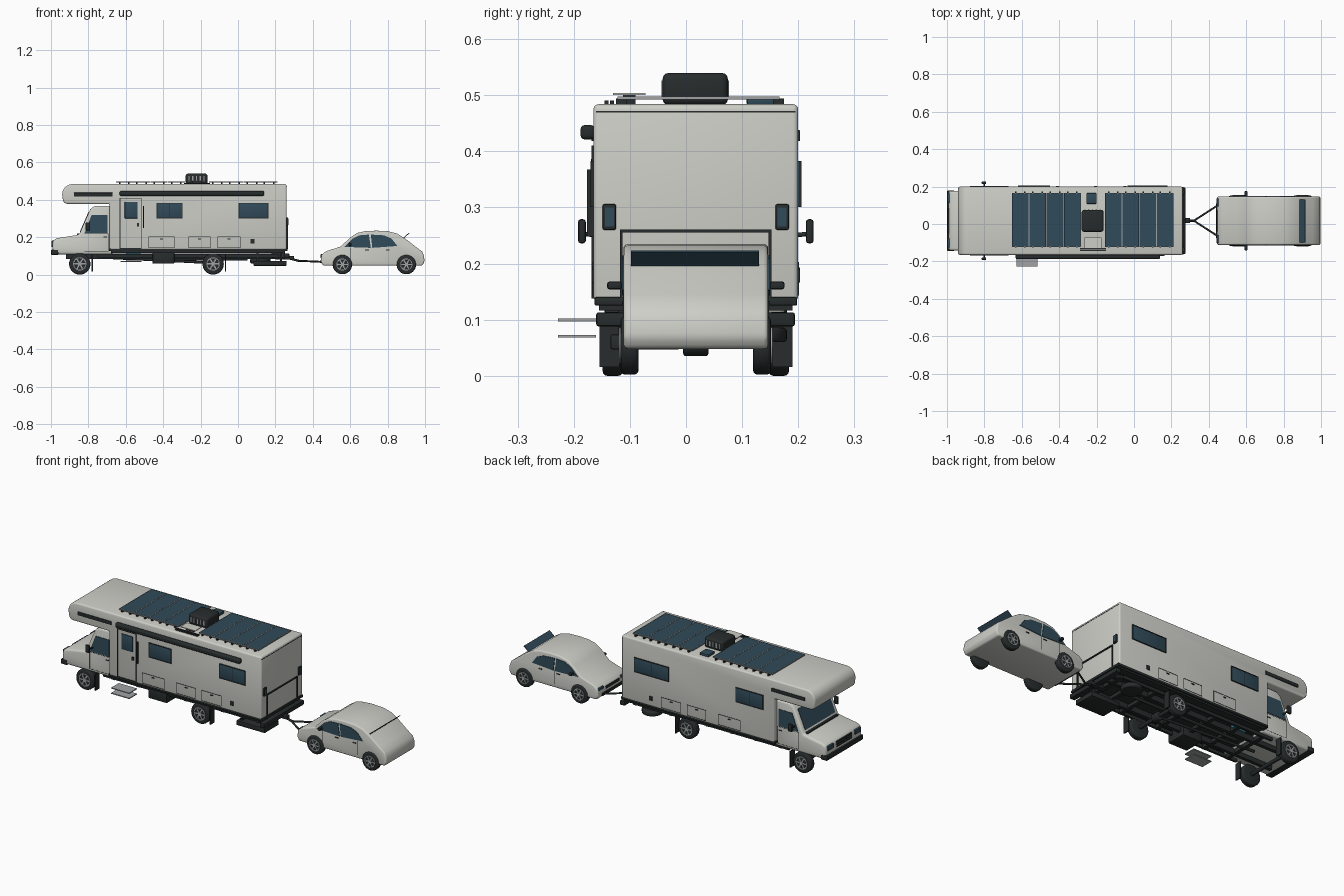
import bpy, bmesh, math
from mathutils import Vector, Matrix

YC = 0.0175   # centre line of both vehicles


def mat(name, r, g, b):
    m = bpy.data.materials.new(name)
    m.diffuse_color = (r, g, b, 1)
    return m


PAINT = mat("paint", 0.62, 0.62, 0.58)
DARK = mat("dark", 0.02, 0.025, 0.025)
GLASS = mat("glass", 0.03, 0.07, 0.10)
METAL = mat("metal", 0.35, 0.36, 0.37)
BLUE = mat("blue", 0.05, 0.25, 0.4)


def finish(name, bm, m, bevel=0.0, seg=3):
    bmesh.ops.recalc_face_normals(bm, faces=bm.faces)
    if bevel:
        es = [e for e in bm.edges if len(e.link_faces) == 2 and e.calc_face_angle(0) > 0.6]
        bmesh.ops.bevel(bm, geom=es, offset=bevel, segments=seg, affect='EDGES', profile=0.5)
    me = bpy.data.meshes.new(name)
    bm.to_mesh(me)
    bm.free()
    me.materials.append(m)
    o = bpy.data.objects.new(name, me)
    bpy.context.collection.objects.link(o)
    bpy.ops.object.select_all(action='DESELECT')
    o.select_set(True)
    bpy.context.view_layer.objects.active = o
    bpy.ops.object.shade_smooth_by_angle(angle=math.radians(35))
    return o


def boxes(name, specs, m, bevel=0.0, seg=2):
    bm = bmesh.new()
    for x0, x1, y0, y1, z0, z1 in specs:
        M = Matrix.Translation(((x0 + x1) / 2, (y0 + y1) / 2, (z0 + z1) / 2))
        bmesh.ops.create_cube(bm, size=1, matrix=M @ Matrix.Diagonal((x1 - x0, y1 - y0, z1 - z0, 1)))
    return finish(name, bm, m, bevel, seg)


def prism(name, pts, y0, y1, m, bevel=0.0, seg=3):
    bm = bmesh.new()
    f = bm.faces.new([bm.verts.new((x, y0, z)) for x, z in pts])
    r = bmesh.ops.extrude_face_region(bm, geom=[f])
    vs = [v for v in r["geom"] if isinstance(v, bmesh.types.BMVert)]
    bmesh.ops.translate(bm, verts=vs, vec=(0, y1 - y0, 0))
    return finish(name, bm, m, bevel, seg)


def slab(name, p, q, t, y0, y1, m):
    n = Vector((q[1] - p[1], p[0] - q[0])).normalized() * t
    pts = [(p[0] - n.x, p[1] - n.y), (q[0] - n.x, q[1] - n.y),
           (q[0] + n.x, q[1] + n.y), (p[0] + n.x, p[1] + n.y)]
    return prism(name, pts, y0, y1, m)


def rod(name, p, q, r, m, n=20, bevel=0.0):
    p, q = Vector(p), Vector(q)
    M = Matrix.Translation((p + q) / 2) @ (q - p).to_track_quat('Z', 'Y').to_matrix().to_4x4()
    bm = bmesh.new()
    bmesh.ops.create_cone(bm, cap_ends=True, segments=n, radius1=r, radius2=r,
                          depth=(q - p).length, matrix=M)
    return finish(name, bm, m, bevel)


def side(s, off, t):
    """y range of a plate of thickness t lying on the side surface at half width off"""
    return sorted((YC + s * (off - t), YC + s * (off + t)))


def frame(x0, x1, z0, z1, y0, y1, w=0.003):
    return [(x0, x1, y0, y1, z0, z0 + w), (x0, x1, y0, y1, z1 - w, z1),
            (x0, x0 + w, y0, y1, z0, z1), (x1 - w, x1, y0, y1, z0, z1)]


def wheel(name, x, s, outer, width, r, z):
    yo, yi = YC + s * outer, YC + s * (outer - width)
    rod(name + "_tyre", (x, yi, z), (x, yo, z), r, DARK, 40, 0.008)
    bm = bmesh.new()   # rim ring, hub and spokes
    k, n = r * 0.62, 32
    ring = [[bm.verts.new((x + a * math.cos(i * math.tau / n), yo + s * d, z + a * math.sin(i * math.tau / n)))
             for i in range(n)] for a, d in ((k, -0.002), (k, 0.003), (k * 0.86, 0.003), (k * 0.82, -0.002))]
    for a, b in zip(ring, ring[1:]):
        for i in range(n):
            bm.faces.new((a[i], a[(i + 1) % n], b[(i + 1) % n], b[i]))
    for i in range(6):
        M = (Matrix.Translation((x, yo + s * 0.001, z)) @ Matrix.Rotation(i * math.tau / 6, 4, 'Y')
             @ Matrix.Translation((k / 2, 0, 0)) @ Matrix.Diagonal((k * 0.9, 0.003, r * 0.13, 1)))
        bmesh.ops.create_cube(bm, size=1, matrix=M)
    bmesh.ops.create_cone(bm, cap_ends=True, segments=16, radius1=r * 0.17, radius2=r * 0.17, depth=0.007,
                          matrix=Matrix.Translation((x, yo, z)) @ Matrix.Rotation(math.pi / 2, 4, 'X'))
    finish(name + "_rim", bm, METAL)


# Motorhome body with overcab bunk
arc = [(-0.885 - 0.055 * math.sin(a), 0.431 + 0.055 * math.cos(a)) for a in [i * math.pi / 12 for i in range(7)]]
prism("house_body", [(0.26, 0.135), (0.26, 0.486)] + arc
      + [(-0.935, 0.392), (-0.918, 0.38), (-0.687, 0.38), (-0.687, 0.135)], -0.165, 0.2, PAINT, 0.009)
boxes("skirt_trim", [(-0.69, 0.265, -0.163, 0.198, 0.127, 0.142)], DARK, 0.003)
boxes("rear_seam", [(0.255, 0.261, -0.16, 0.195, 0.471, 0.474)], DARK)

# Cab
prism("cab", [(-0.98, 0.11), (-0.993, 0.14), (-0.99, 0.185), (-0.965, 0.197), (-0.85, 0.215), (-0.79, 0.352),
              (-0.765, 0.37), (-0.67, 0.37), (-0.67, 0.11)], -0.142, 0.177, PAINT, 0.012)
slab("windscreen", (-0.843, 0.229), (-0.797, 0.336), 0.003, -0.115, 0.15, GLASS)
boxes("front_bumper", [(-1.0, -0.96, -0.145, 0.18, 0.107, 0.135)], DARK, 0.006)
boxes("grille", [(-0.996, -0.98, -0.05, 0.085, 0.15 + i * 0.012, 0.157 + i * 0.012) for i in range(3)], DARK)
boxes("wiper_cowl", [(-0.862, -0.838, -0.12, 0.155, 0.212, 0.221)], DARK, 0.002)

for s, tag in ((-1, "left"), (1, "right")):
    y = side(s, 0.159, 0.003)
    prism("cab_window_" + tag, [(-0.82, 0.225), (-0.783, 0.32), (-0.698, 0.32), (-0.698, 0.225)], *y, GLASS)
    boxes("cab_door_seam_" + tag, frame(-0.822, -0.692, 0.125, 0.222, *side(s, 0.158, 0.002), 0.002)
          + [(-0.72, -0.70, *y, 0.2, 0.205)], DARK)
    boxes("headlight_" + tag, [(-0.998, -0.97, *side(s, 0.12, 0.026), 0.157, 0.183)], GLASS, 0.004)
    boxes("cab_mirror_" + tag, [(-0.815, -0.79, *side(s, 0.203, 0.007), 0.238, 0.281)], DARK, 0.005)
    rod("mirror_arm_" + tag, (-0.8, YC + s * 0.155, 0.25), (-0.8, YC + s * 0.2, 0.255), 0.004, DARK)
    y = side(s, 0.183, 0.003)
    boxes("bunk_window_" + tag, [(-0.877, -0.67, *y, 0.42, 0.44)], DARK, 0.002)
    thin = side(s, 0.182, 0.002)
    lockers = []
    for a, b in ((-0.478, -0.34), (-0.264, -0.147), (-0.11, 0.013)):
        lockers += frame(a, b, 0.145, 0.205, *thin, 0.002) + [((a + b) / 2 - 0.008, (a + b) / 2 + 0.008, *y, 0.19, 0.195)]
    boxes("locker_seams_" + tag, lockers, DARK)
    boxes("service_port_" + tag, [(0.067, 0.088, *y, 0.168, 0.192)], DARK, 0.002)
    for i, (a, b) in enumerate(((-0.435, -0.296), (0.003, 0.163)) if s < 0 else ((-0.62, -0.45), (-0.035, 0.18))):
        boxes(f"house_window_{tag}_{i}", [(a, b, *y, 0.303, 0.385)], GLASS, 0.002)
        boxes(f"window_frame_{tag}_{i}", frame(a, b, 0.303, 0.385, *side(s, 0.184, 0.004), 0.004)
              + [((a + b) / 2 - 0.001, (a + b) / 2 + 0.001, *side(s, 0.184, 0.003), 0.303, 0.385)], DARK)
    yt = side(s, 0.154, 0.012)
    boxes("tail_light_" + tag, [(0.255, 0.268, *yt, 0.262, 0.308)], DARK, 0.003)
    boxes("tail_lens_" + tag, [(0.262, 0.27, yt[0] + 0.004, yt[1] - 0.004, 0.268, 0.302)], GLASS)
    # wheels, flaps and chassis rails
    for pos, x in (("front", -0.846), ("rear", -0.133)):
        wheel(f"house_{pos}_wheel_{tag}", x, s, 0.166, 0.036, 0.057, 0.059)
        boxes(f"mudflap_{pos}_{tag}", [(x + 0.064, x + 0.07, *side(s, 0.154, 0.018), 0.018, 0.11)], DARK)
    boxes("chassis_rail_" + tag, [(-0.92, 0.25, *side(s, 0.075, 0.009), 0.085, 0.115)], DARK)
    boxes("sill_rail_" + tag, [(-0.75, 0.2, *side(s, 0.135, 0.006), 0.094, 0.112)], DARK)

# Entrance door, steps, awning
boxes("entry_door_seam", frame(-0.633, -0.515, 0.14, 0.412, -0.168, -0.163, 0.004), DARK)
boxes("entry_door_window", [(-0.606, -0.537, -0.169, -0.163, 0.303, 0.39)], GLASS, 0.002)
boxes("door_handles", [(-0.54, -0.528, -0.172, -0.163, 0.26, 0.277), (-0.509, -0.503, -0.176, -0.163, 0.25, 0.37)], DARK)
boxes("entry_steps", [(-0.627, -0.515, -0.228, -0.16, z, z + 0.005) for z in (0.07, 0.099)], METAL)
boxes("awning_case", [(-0.633, 0.14, -0.188, -0.162, 0.423, 0.449)], DARK, 0.008, 3)

# Rear hatch, bumper and hitch
boxes("rear_hatch_frame", frame(0.256, 0.265, 0.15, 0.263, 0, 0) and
      [(0.256, 0.266, -0.118, 0.152, 0.257, 0.263), (0.256, 0.266, -0.118, -0.113, 0.14, 0.26),
       (0.256, 0.266, 0.147, 0.152, 0.14, 0.26)], DARK)
boxes("rear_bumper", [(0.245, 0.275, -0.16, 0.194, 0.09, 0.115)], DARK, 0.004)
boxes("bumper_brackets", [(0.18, 0.25, y - 0.01, y + 0.01, 0.09, 0.135) for y in (-0.1, 0.135)], DARK)

# Roof: solar panels, rails, air conditioner, vents
for g, x0 in enumerate((-0.652, -0.155)):
    for i in range(4):
        a = x0 + i * 0.0925
        boxes(f"solar_panel_{g}_{i}", [(a, a + 0.089, -0.12, 0.165, 0.495, 0.499)], GLASS)
        boxes(f"solar_frame_{g}_{i}", [(a - 0.001, a + 0.001, -0.121, 0.166, 0.494, 0.5),
                                       (a + 0.088, a + 0.09, -0.121, 0.166, 0.494, 0.5),
                                       (a, a + 0.089, -0.122, -0.119, 0.494, 0.5),
                                       (a, a + 0.089, 0.164, 0.167, 0.494, 0.5)], METAL)
        boxes(f"solar_mount_{g}_{i}", [(a + d, a + d + 0.008, y, y + 0.02, 0.484, 0.496)
                                       for d in (0.015, 0.065) for y in (-0.125, 0.155)], DARK)
boxes("roof_air_conditioner", [(-0.28, -0.163, -0.042, 0.075, 0.484, 0.542)], DARK, 0.012, 3)
boxes("air_grille", [(-0.265 + i * 0.02, -0.258 + i * 0.02, -0.044, 0.077, 0.5, 0.528) for i in range(5)], METAL)
boxes("roof_vent", [(-0.255, -0.2, 0.108, 0.165, 0.484, 0.5)], GLASS, 0.004)
boxes("raised_hatch", [(-0.265, -0.175, -0.13, -0.072, 0.502, 0.506)], PAINT)
boxes("hatch_base", [(-0.245, -0.195, -0.112, -0.09, 0.484, 0.502)], DARK)
boxes("roof_conduits", [(-0.29, -0.15, y, y + 0.007, 0.484, 0.493) for y in (-0.145, -0.135)], DARK)

# Underbody
boxes("cross_members", [(x, x + 0.02, -0.12, 0.155, 0.09, 0.11) for x in (-0.7, -0.55, -0.4, -0.25, -0.02, 0.1, 0.2)], DARK)
boxes("floor_pan", [(-0.68, 0.25, -0.155, 0.19, 0.118, 0.13)], DARK)
for x in (-0.846, -0.133):
    rod(f"axle_{x}", (x, -0.13, 0.06), (x, 0.165, 0.06), 0.01, DARK)
rod("differential", (-0.133, -0.005, 0.06), (-0.133, 0.04, 0.06), 0.023, DARK, 24, 0.005)
rod("drive_shaft", (-0.75, YC, 0.095), (-0.14, YC, 0.065), 0.007, DARK)
boxes("side_tank", [(-0.457, -0.34, -0.145, -0.03, 0.06, 0.122)], DARK, 0.005)
boxes("rear_tank", [(0.083, 0.26, -0.135, -0.01, 0.049, 0.076)], DARK, 0.004)
boxes("rear_tank_straps", [(x, x + 0.01, -0.12, -0.02, 0.07, 0.12) for x in (0.1, 0.225)], DARK)
rod("spare_wheel", (0.12, 0.125, 0.062), (0.12, 0.125, 0.088), 0.055, DARK, 32, 0.007)
rod("blue_tank", (-0.6, 0.13, 0.108), (-0.52, 0.13, 0.108), 0.012, BLUE)
rod("exhaust", (-0.6, 0.06, 0.085), (0.05, 0.06, 0.085), 0.008, DARK)

# Tow bar
boxes("hitch", [(0.2, 0.3, 0.005, 0.032, 0.082, 0.102)], DARK, 0.003)
rod("tow_neck", (0.27, YC, 0.09), (0.33, YC, 0.074), 0.006, DARK)
for s in (-1, 1):
    rod(f"tow_arm_{s}", (0.32, YC, 0.076), (0.452, YC + s * 0.085, 0.07), 0.005, DARK)
boxes("tow_crossbar", [(0.438, 0.455, -0.075, 0.11, 0.063, 0.078)], DARK)

# Towed car
prism("car_body", [(0.455, 0.05), (0.443, 0.07), (0.446, 0.107), (0.47, 0.127), (0.55, 0.152), (0.598, 0.199),
                   (0.635, 0.224), (0.68, 0.234), (0.74, 0.237), (0.80, 0.234), (0.85, 0.222), (0.90, 0.19),
                   (0.955, 0.147), (0.985, 0.125), (0.995, 0.1), (0.997, 0.07), (0.985, 0.05)],
      YC - 0.129, YC + 0.129, PAINT, 0.008)
slab("car_rear_glass", (0.883, 0.196), (0.915, 0.224), 0.002, -0.098, 0.13, GLASS)
boxes("car_grille", [(0.441, 0.455, -0.04, 0.075, 0.09, 0.104)], DARK)
for s, tag in ((-1, "left"), (1, "right")):
    y = side(s, 0.129, 0.003)
    prism("car_window_front_" + tag, [(0.568, 0.15), (0.612, 0.194), (0.65, 0.212), (0.70, 0.216), (0.71, 0.145)], *y, GLASS)
    prism("car_window_rear_" + tag, [(0.718, 0.145), (0.71, 0.216), (0.78, 0.212), (0.82, 0.195), (0.852, 0.155)], *y, GLASS)
    boxes("car_door_seam_" + tag, [(x, x + 0.002, *side(s, 0.128, 0.002), 0.07, 0.147) for x in (0.6, 0.713, 0.82)]
          + [(x, x + 0.02, *y, 0.13, 0.135) for x in (0.68, 0.79)], DARK)
    boxes("car_mirror_" + tag, [(0.59, 0.607, *side(s, 0.145, 0.013), 0.156, 0.17)], DARK, 0.004)
    boxes("car_headlight_" + tag, [(0.442, 0.465, *side(s, 0.098, 0.022), 0.098, 0.112)], GLASS, 0.003)
    for pos, x in (("front", 0.558), ("rear", 0.9)):
        wheel(f"car_{pos}_wheel_{tag}", x, s, 0.134, 0.032, 0.052, 0.056)

# Rest the model on the ground
low = min((o.matrix_world @ v.co).z for o in bpy.data.objects for v in o.data.vertices)
for o in bpy.data.objects:
    o.location.z -= low
